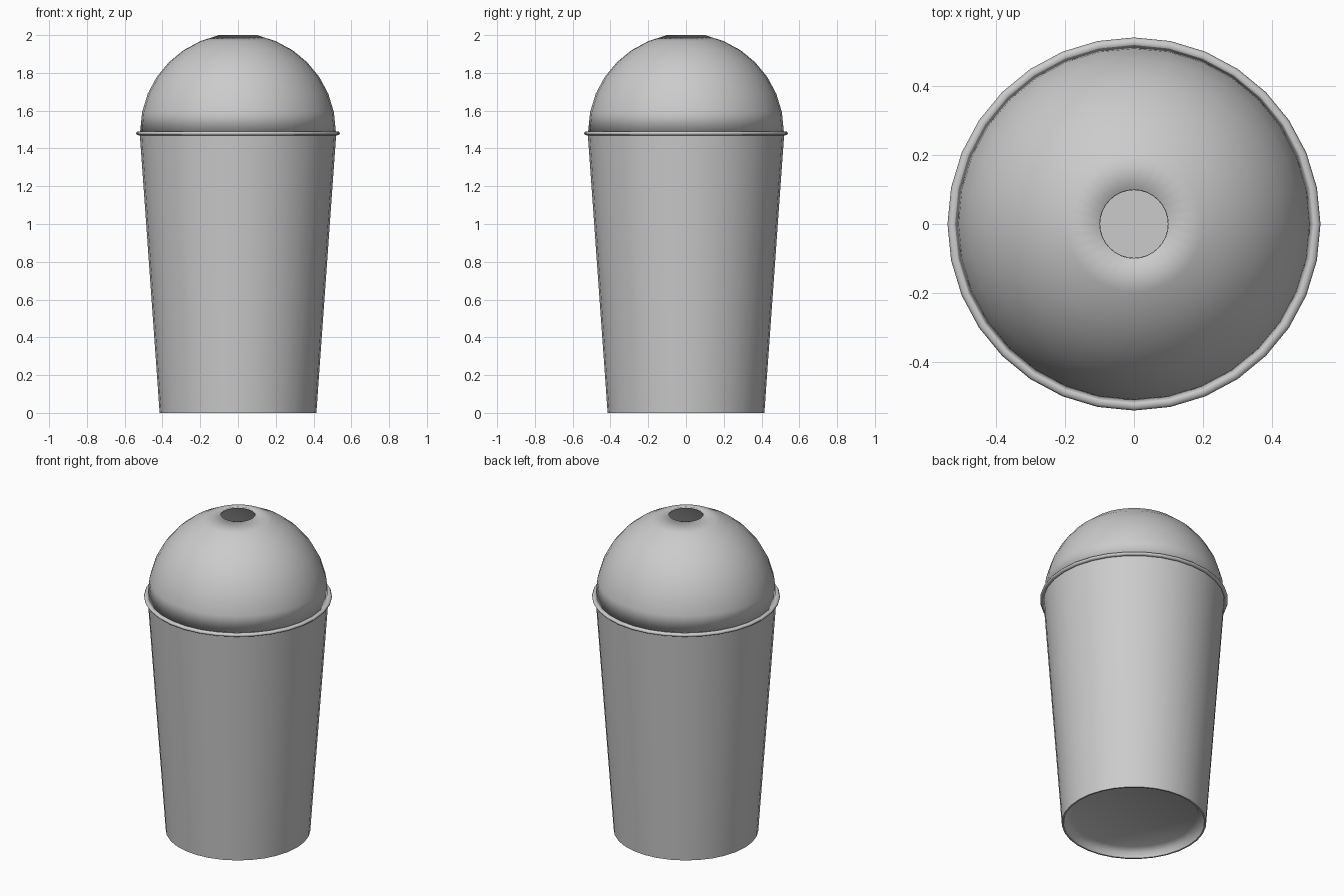
import bpy, bmesh, math

if "Cube" in bpy.data.objects:
    bpy.data.objects.remove(bpy.data.objects["Cube"])

SEGMENTS = 32


def lathe(name, profile, closed=True, angle=60):
    """Spin an (r, z) profile around the z axis; r = 0 points become poles."""
    bm = bmesh.new()
    verts = [bm.verts.new((r, 0, z)) for r, z in profile]
    edges = [bm.edges.new(p) for p in zip(verts, verts[1:])]
    if closed:
        edges.append(bm.edges.new((verts[-1], verts[0])))
    bmesh.ops.spin(bm, geom=verts + edges, cent=(0, 0, 0), axis=(0, 0, 1),
                   angle=math.tau, steps=SEGMENTS, use_merge=True)
    bmesh.ops.remove_doubles(bm, verts=bm.verts, dist=1e-4)
    bmesh.ops.recalc_face_normals(bm, faces=bm.faces)
    mesh = bpy.data.meshes.new(name)
    bm.to_mesh(mesh)
    bm.free()
    obj = bpy.data.objects.new(name, mesh)
    bpy.context.collection.objects.link(obj)
    bpy.ops.object.select_all(action='DESELECT')
    obj.select_set(True)
    bpy.context.view_layer.objects.active = obj
    bpy.ops.object.shade_smooth_by_angle(angle=math.radians(angle))
    return obj


# Tapered cup: hollow, with a recessed underside
lathe("cup", [
    (0, 0.05), (0.36, 0.05), (0.395, 0.03), (0.405, 0), (0.415, 0),
    (0.52, 1.475), (0.51, 1.475), (0.408, 0.065), (0, 0.065),
], closed=False)

# Rolled lip between cup and lid
lip = [(0.525 + 0.015 * math.cos(math.tau * i / 8),
        1.48 + 0.011 * math.sin(math.tau * i / 8)) for i in range(8)]
lathe("rolled_lip", lip)

# Thin hemispherical lid with a straw hole at the top
R, T, BASE = 0.518, 0.01, 1.49
angles = [math.radians(11.25 * i) for i in range(8)]
outer = [(R * math.cos(a), BASE + R * math.sin(a)) for a in angles]
inner = [((R - T) * math.cos(a), BASE + (R - T) * math.sin(a)) for a in angles]
outer[-1], inner[-1] = (0.1, 2.0), (0.098, 1.99)
lathe("dome_lid", outer + inner[::-1], angle=100)
